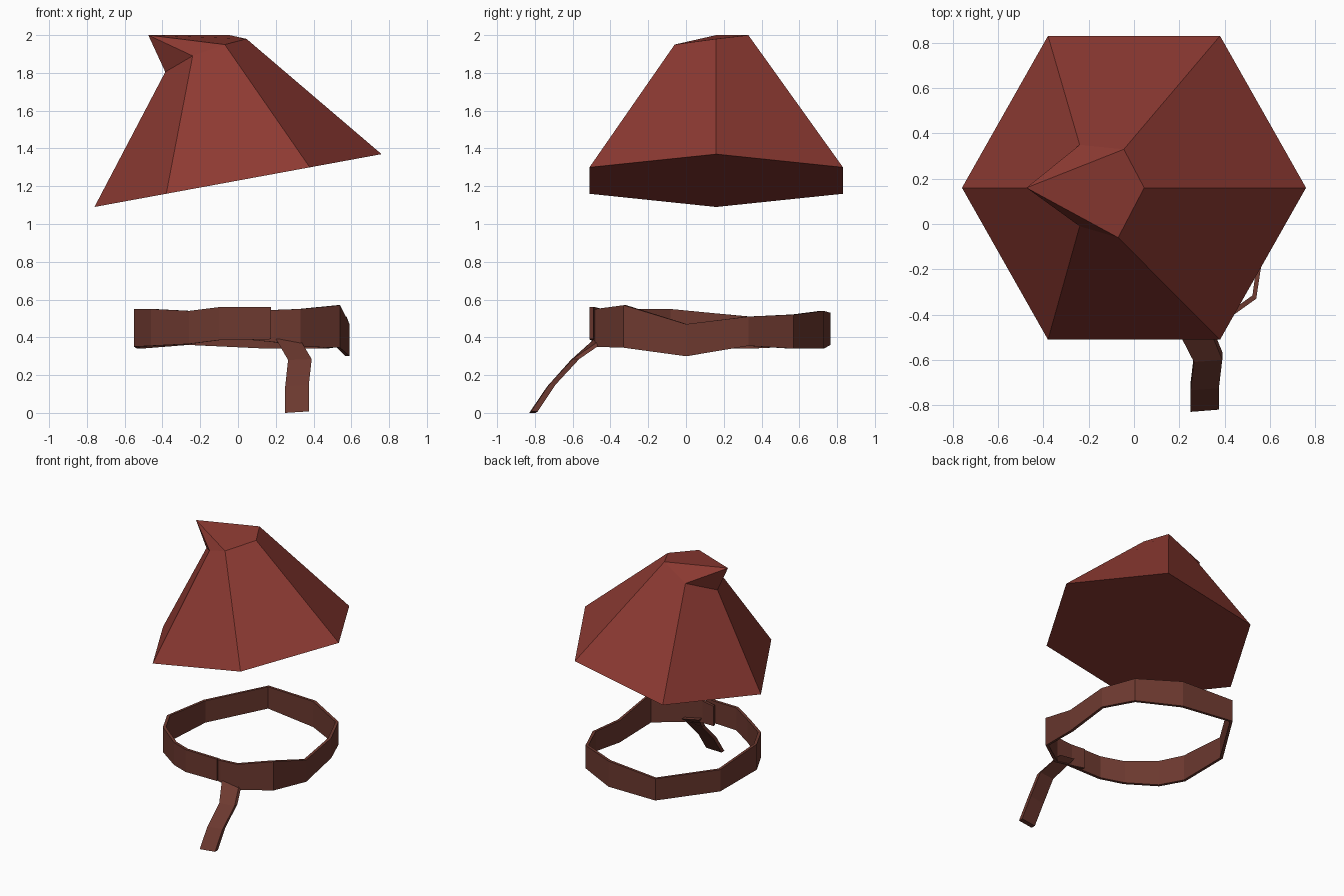
import bpy
import math

if "Cube" in bpy.data.objects:
    bpy.data.objects.remove(bpy.data.objects["Cube"])


def material(name, color):
    m = bpy.data.materials.new(name)
    m.diffuse_color = (*color, 1)
    m.use_nodes = True
    m.node_tree.nodes["Principled BSDF"].inputs["Base Color"].default_value = m.diffuse_color
    return m


def make(name, verts, faces, mat):
    me = bpy.data.meshes.new(name)
    me.from_pydata(verts, [], faces)
    me.materials.append(mat)
    ob = bpy.data.objects.new(name, me)
    bpy.context.collection.objects.link(ob)
    # consistent outward normals
    import bmesh
    bm = bmesh.new()
    bm.from_mesh(me)
    bmesh.ops.recalc_face_normals(bm, faces=bm.faces)
    bm.to_mesh(me)
    bm.free()
    return ob


def strip(name, sections, mat):
    """Closed bar through a list of four-cornered sections."""
    verts = [p for s in sections for p in s]
    faces = [(0, 1, 2, 3)]
    for i in range(len(sections) - 1):
        a, b = 4 * i, 4 * i + 4
        for k in range(4):
            n = (k + 1) % 4
            faces.append((a + k, a + n, b + n, b + k))
    last = len(verts) - 4
    faces.append((last, last + 1, last + 2, last + 3))
    return make(name, verts, faces, mat)


red = material("hat red", (0.265, 0.042, 0.032))
brown = material("belt brown", (0.152, 0.041, 0.029))

# Hat: tilted hexagonal brim, crown bent over to a tip on the left
brim = []
for i in range(6):
    a = math.radians(60 * i)
    x = 0.76 * math.cos(a)
    brim.append((x, 0.16 + 0.775 * math.sin(a), 1.23 + 0.184 * x))
crown = [
    (0.045, 0.16, 1.98),    # 6 right
    (-0.045, 0.33, 2.0),    # 7 back
    (-0.24, 0.35, 1.89),    # 8 back dent
    (-0.385, 0.16, 1.805),  # 9 left dent
    (-0.24, -0.01, 1.89),   # 10 front dent
    (-0.07, -0.06, 1.95),   # 11 front
    (-0.475, 0.16, 2.0),    # 12 tip
]
make("hat", brim + crown, [
    (5, 4, 3, 2, 1, 0),
    (0, 1, 7, 6), (1, 2, 8, 7), (2, 3, 9, 8),
    (3, 4, 10, 9), (4, 5, 11, 10), (5, 0, 6, 11),
    (12, 11, 6, 7), (12, 7, 8), (12, 8, 9), (12, 9, 10), (12, 10, 11),
], red)

# Belt: wavy loop whose ends overlap at the front (x, y, low z, high z)
path = [
    (0.175, -0.51, 0.39, 0.56), (-0.10, -0.505, 0.385, 0.56),
    (-0.26, -0.42, 0.365, 0.54), (-0.46, -0.27, 0.355, 0.55),
    (-0.55, -0.09, 0.35, 0.55), (-0.535, 0.34, 0.34, 0.51),
    (-0.27, 0.765, 0.36, 0.53), (0.16, 0.73, 0.34, 0.54),
    (0.47, 0.57, 0.34, 0.52), (0.575, 0.33, 0.355, 0.51),
    (0.59, 0.0, 0.30, 0.47), (0.54, -0.33, 0.345, 0.57),
    (0.33, -0.48, 0.35, 0.55), (0.19, -0.488, 0.375, 0.545),
    (0.08, -0.472, 0.385, 0.54),
]
sections = []
for x, y, lo, hi in path:
    d = math.hypot(x, y - 0.13)
    k = 1 - 0.022 / d
    xi, yi = x * k, 0.13 + (y - 0.13) * k
    sections.append([(x, y, lo), (x, y, hi), (xi, yi, hi), (xi, yi, lo)])
strip("belt", sections, brown)

# Hanging belt end (left x, left z, right x, right z, y)
tail = [
    (0.19, 0.41, 0.33, 0.385, -0.465), (0.265, 0.28, 0.39, 0.285, -0.61),
    (0.25, 0.14, 0.375, 0.15, -0.735), (0.25, 0.0, 0.375, 0.008, -0.83),
]
sections = []
for xl, zl, xr, zr, y in tail:
    t = 0.035
    sections.append([(xl, y, zl), (xr, y + 0.01, zr),
                     (xr, y + 0.01 + t, zr), (xl, y + t, zl)])
strip("belt_end", sections, brown)
